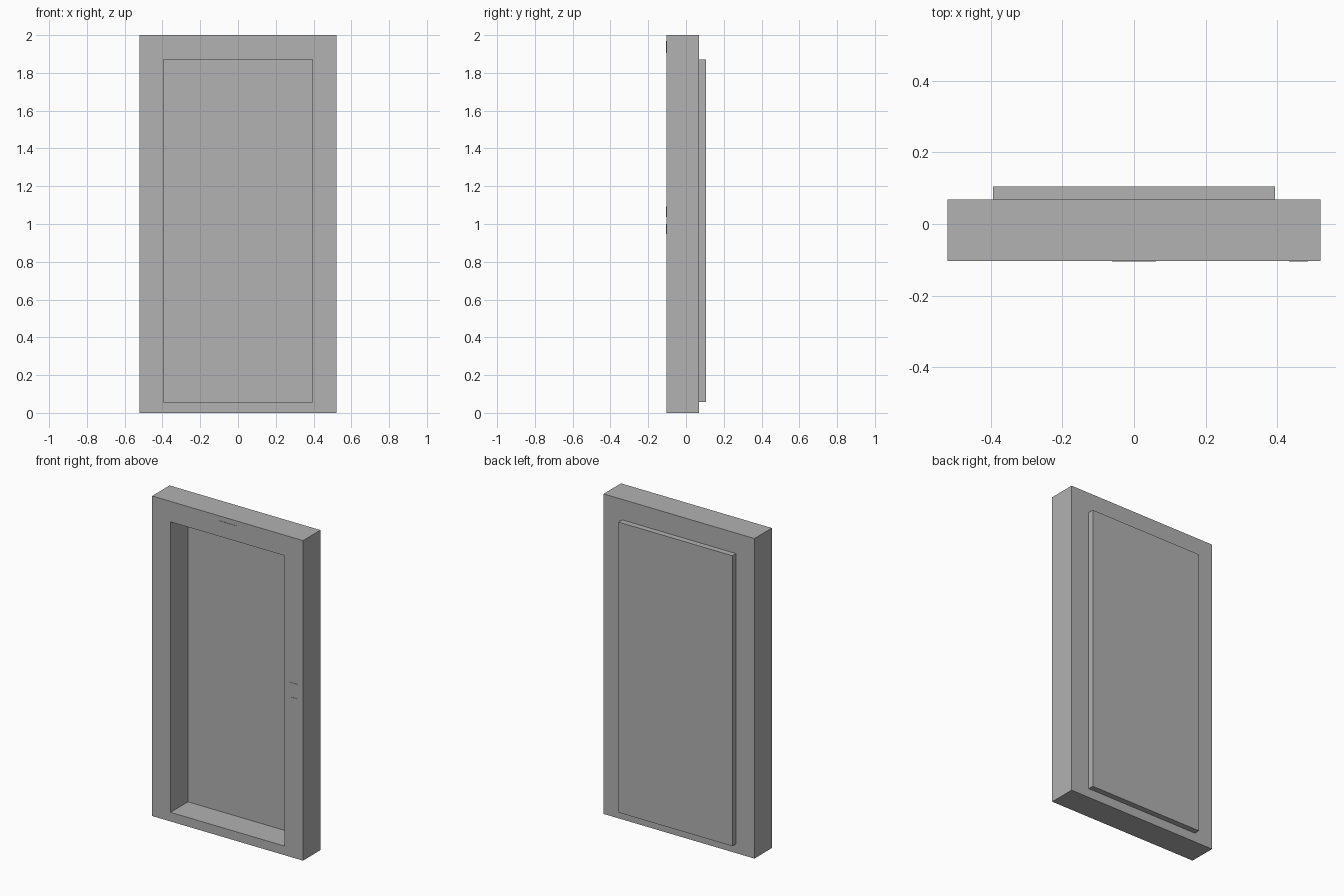
import bpy
import bmesh

if "Cube" in bpy.data.objects:
    bpy.data.objects.remove(bpy.data.objects["Cube"])

GREY = bpy.data.materials.new("plain_grey")
GREY.diffuse_color = (0.445, 0.445, 0.445, 1)
GREY.use_nodes = True
GREY.node_tree.nodes["Principled BSDF"].inputs["Base Color"].default_value = GREY.diffuse_color

FRONT, BACK = -0.103, 0.069          # frame depth
OPENING = (-0.394, 0.394, 0.057, 1.872)


def make_object(name, bm):
    bmesh.ops.recalc_face_normals(bm, faces=bm.faces)
    mesh = bpy.data.meshes.new(name)
    bm.to_mesh(mesh)
    bm.free()
    mesh.materials.append(GREY)
    obj = bpy.data.objects.new(name, mesh)
    bpy.context.collection.objects.link(obj)
    return obj


def rect(bm, x0, x1, z0, z1, y):
    return [bm.verts.new((x, y, z)) for x, z in ((x0, z0), (x1, z0), (x1, z1), (x0, z1))]


def bridge(bm, a, b):
    for i in range(4):
        j = (i + 1) % 4
        bm.faces.new((a[i], a[j], b[j], b[i]))


def box(name, x0, x1, z0, z1, y0, y1):
    bm = bmesh.new()
    a, b = rect(bm, x0, x1, z0, z1, y0), rect(bm, x0, x1, z0, z1, y1)
    bridge(bm, a, b)
    bm.faces.new(a)
    bm.faces.new(b)
    return make_object(name, bm)


# Frame: rectangular ring around the doorway
bm = bmesh.new()
outer = (-0.5215, 0.5215, 0, 2)
loops = [rect(bm, *size, y) for size, y in
         ((outer, FRONT), (outer, BACK), (OPENING, BACK), (OPENING, FRONT))]
for i in range(4):
    bridge(bm, loops[i], loops[(i + 1) % 4])
make_object("door_frame", bm)

# Door panel closing the opening from behind
box("door_panel", *OPENING, BACK, 0.105)

# Thin plates on the frame's front: indicator above, two call buttons at the side
for name, size in (("indicator_plate", (-0.062, 0.062, 1.905, 1.97)),
                   ("upper_button", (0.434, 0.487, 1.037, 1.092)),
                   ("lower_button", (0.434, 0.487, 0.946, 1.001))):
    box(name, *size, FRONT - 0.0025, FRONT)
